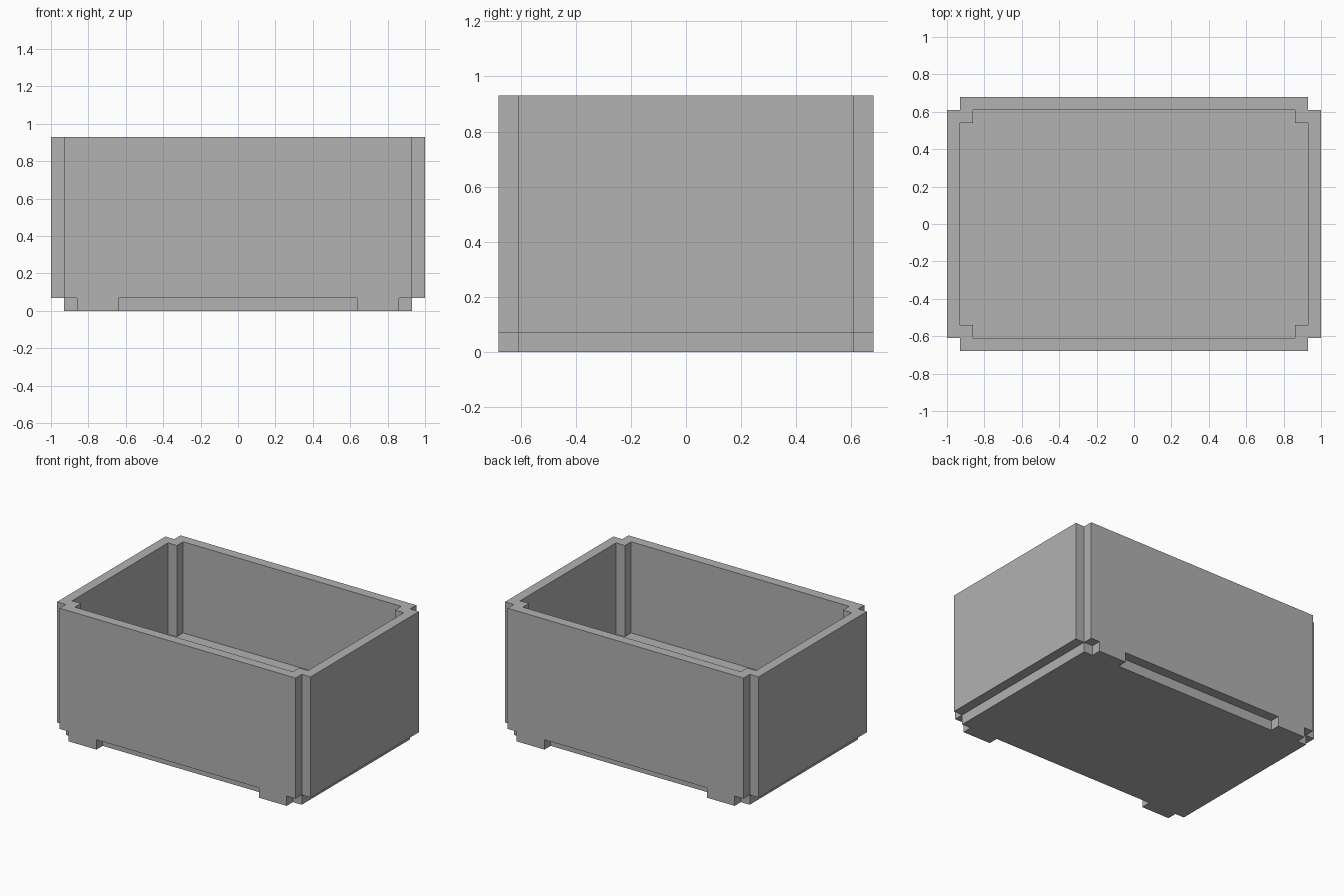
import bpy
import bmesh

cube = bpy.data.objects.get("Cube")
if cube:
    bpy.data.objects.remove(cube, do_unlink=True)

X, Y, TOP = 1.0, 0.68, 0.93   # outer half sizes and height
T = 0.07                      # wall thickness and step size
FLOOR = 0.28                  # inner floor level

grey = bpy.data.materials.new("light grey")
grey.use_nodes = True
colour = (0.445, 0.445, 0.445, 1)
grey.diffuse_color = colour
grey.node_tree.nodes["Principled BSDF"].inputs["Base Color"].default_value = colour


def stepped_outline(hx, hy):
    """Rectangle with one square step cut from each corner."""
    quarter = [(hx, hy - T), (hx - T, hy - T), (hx - T, hy)]
    points = []
    for sx, sy in ((1, 1), (-1, 1), (-1, -1), (1, -1)):
        corner = [(sx * x, sy * y) for x, y in quarter]
        points += corner if sx * sy > 0 else corner[::-1]
    return points


def finish(name, bm):
    bmesh.ops.recalc_face_normals(bm, faces=bm.faces)
    mesh = bpy.data.meshes.new(name)
    bm.to_mesh(mesh)
    bm.free()
    mesh.materials.append(grey)
    obj = bpy.data.objects.new(name, mesh)
    bpy.context.collection.objects.link(obj)
    return obj


def box(name, x0, x1, y0, y1, z0, z1):
    bm = bmesh.new()
    bmesh.ops.create_cube(bm, size=1)
    for v in bm.verts:
        v.co = (x1 if v.co.x > 0 else x0,
                y1 if v.co.y > 0 else y0,
                z1 if v.co.z > 0 else z0)
    return finish(name, bm)


# Open tub: outer shell, rim, inner walls, floor and underside
outer = stepped_outline(X, Y)
inner = stepped_outline(X - T, Y - T)
bm = bmesh.new()
rings = [[bm.verts.new((x, y, z)) for x, y in outline]
         for outline, z in ((outer, T), (outer, TOP), (inner, TOP), (inner, FLOOR))]
count = len(outer)
for low, high in zip(rings, rings[1:]):
    for i in range(count):
        j = (i + 1) % count
        bm.faces.new((low[i], low[j], high[j], high[i]))
bm.faces.new(rings[0][::-1])
bm.faces.new(rings[-1])
finish("tub", bm)

# Recessed base plate under the tub
box("base_plate", -X + T, X - T, -Y + T, Y - T, 0, T)

# Four feet, flush with the front and back walls
for side, sx in (("left", 1), ("right", -1)):
    for end, sy in (("front", -1), ("back", 1)):
        xs = sorted((sx * 0.64, sx * (X - 2 * T)))
        ys = sorted((sy * (Y - T), sy * Y))
        box(f"{end}_{side}_foot", *xs, *ys, 0, T)
